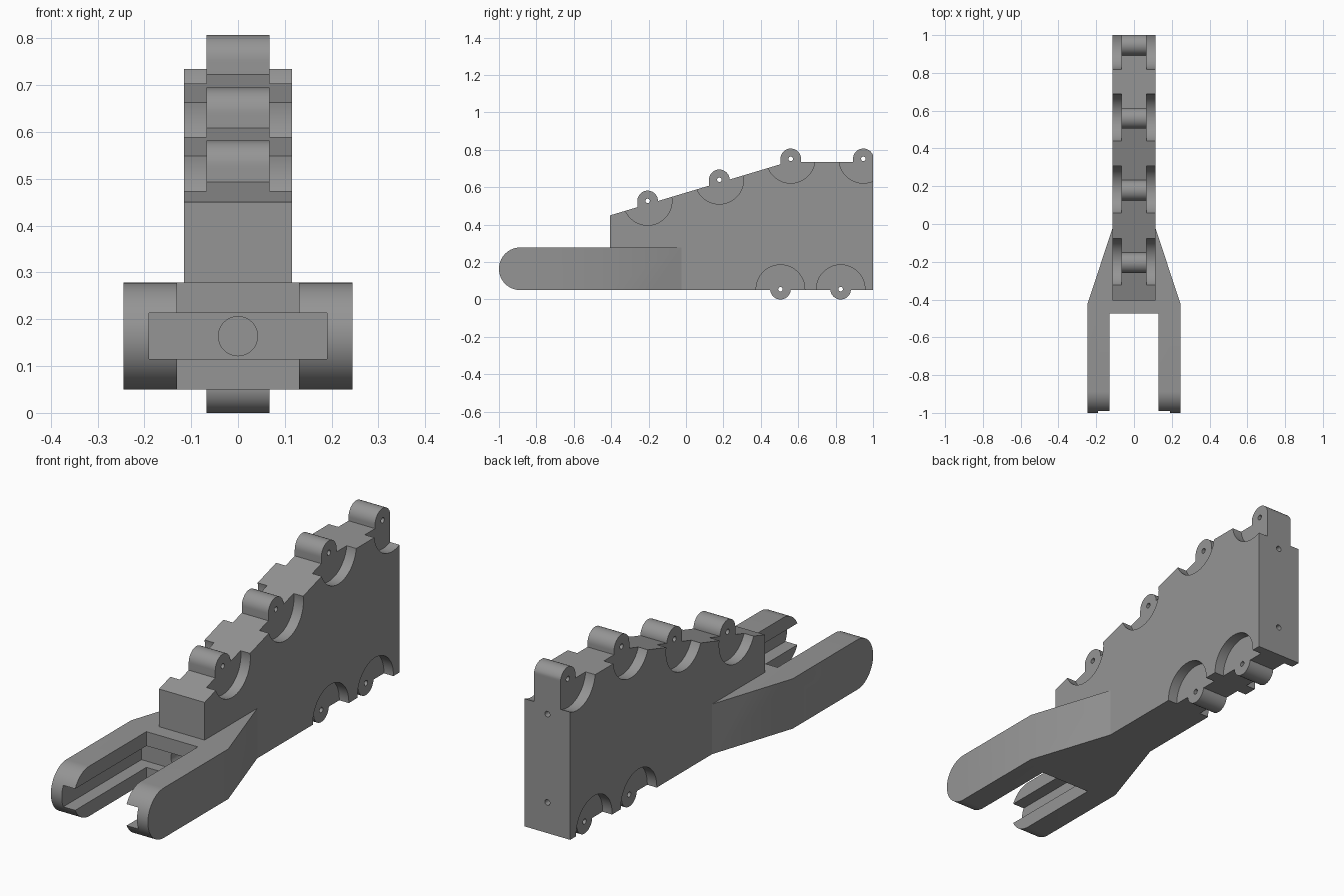
import bpy, bmesh, math

if "Cube" in bpy.data.objects:
    bpy.data.objects.remove(bpy.data.objects["Cube"])

grey = bpy.data.materials.new("mid_grey")
grey.diffuse_color = (0.3, 0.3, 0.3, 1)
grey.use_nodes = True
grey.node_tree.nodes["Principled BSDF"].inputs["Base Color"].default_value = grey.diffuse_color


def prism(name, points, axis, lo, hi):
    """Extrude a 2D outline along x (points are y,z), y (x,z) or z (x,y)."""
    place = {"x": lambda a, b, t: (t, a, b),
             "y": lambda a, b, t: (a, t, b),
             "z": lambda a, b, t: (a, b, t)}[axis]
    bm = bmesh.new()
    low = [bm.verts.new(place(a, b, lo)) for a, b in points]
    high = [bm.verts.new(place(a, b, hi)) for a, b in points]
    bm.faces.new(low)
    bm.faces.new(high)
    n = len(points)
    for i in range(n):
        j = (i + 1) % n
        bm.faces.new((low[i], low[j], high[j], high[i]))
    bmesh.ops.recalc_face_normals(bm, faces=bm.faces)
    mesh = bpy.data.meshes.new(name)
    bm.to_mesh(mesh)
    bm.free()
    mesh.materials.append(grey)
    obj = bpy.data.objects.new(name, mesh)
    bpy.context.collection.objects.link(obj)
    return obj


def arc(a, b, r, start, end, steps):
    """Points on an arc, angles in degrees."""
    angles = [math.radians(start + (end - start) * i / steps) for i in range(steps + 1)]
    return [(a + r * math.cos(t), b + r * math.sin(t)) for t in angles]


def circle(a, b, r, n=48):
    return arc(a, b, r, 0, 360, n)[:-1]


def rect(a0, a1, b0, b1):
    return [(a0, b0), (a1, b0), (a1, b1), (a0, b1)]


def combine(obj, tool, operation):
    """Apply a boolean and remove the tool."""
    mod = obj.modifiers.new(operation.lower(), "BOOLEAN")
    mod.operation = operation
    mod.solver = "EXACT"
    mod.object = tool
    bpy.context.view_layer.objects.active = obj
    bpy.ops.object.modifier_apply(modifier=mod.name)
    bpy.data.objects.remove(tool)


def smooth(obj):
    bpy.ops.object.select_all(action="DESELECT")
    obj.select_set(True)
    bpy.context.view_layer.objects.active = obj
    bpy.ops.object.shade_smooth_by_angle(angle=math.radians(30))


HALF, LUG_HALF, LUG_R, RECESS_R, PIN_R = 0.115, 0.067, 0.055, 0.13, 0.012
JOIN, FORK_LOW, FORK_HIGH = -0.025, 0.05, 0.278
MID = (FORK_LOW + FORK_HIGH) / 2
top_lugs = [(-0.205, 0.527), (0.178, 0.64), (0.56, 0.752), (0.948, 0.752)]
bottom_lugs = [(0.505, 0.055), (0.827, 0.055)]

# Sloped body slab, stepped to sit over the fork
body = prism("body", [(-0.405, FORK_HIGH), (-0.405, 0.45), (0.545, 0.735), (1, 0.735),
                      (1, 0.05), (JOIN, 0.05), (JOIN, FORK_HIGH)], "x", -HALF, HALF)

# Round recesses on both cheeks around each lug
for y, z in top_lugs + bottom_lugs:
    for lo, hi in ((LUG_HALF, 0.2), (-0.2, -LUG_HALF)):
        combine(body, prism("recess_cutter", circle(y, z, RECESS_R, 64), "x", lo, hi), "DIFFERENCE")

# Hinge lugs: round outer end on a straight root, trimmed flush at the back
for lugs, sign in ((top_lugs, 1), (bottom_lugs, -1)):
    for y, z in lugs:
        outline = arc(y, z, LUG_R, 0, 180 * sign, 24)
        outline += [(y - LUG_R, z - 0.09 * sign), (y + LUG_R, z - 0.09 * sign)]
        outline = [(min(a, 1.0), b) for a, b in outline]
        combine(body, prism("lug", outline, "x", -LUG_HALF, LUG_HALF), "UNION")

# Pin holes through the lugs, screw holes in the back
for y, z in top_lugs + bottom_lugs:
    combine(body, prism("pin_cutter", circle(y, z, PIN_R, 20), "x", -0.2, 0.2), "DIFFERENCE")
for z in (0.19, 0.593):
    combine(body, prism("screw_cutter", circle(0, z, 0.013, 20), "y", 0.85, 1.1), "DIFFERENCE")
smooth(body)

# Fork: tapered plan with two arms
half_plan = [(HALF, JOIN), (0.245, -0.42), (0.245, -1), (0.13, -1), (0.13, -0.475)]
fork = prism("fork", half_plan + [(-x, y) for x, y in reversed(half_plan)],
             "z", FORK_LOW, FORK_HIGH)

# Rounded arm tips
r = (FORK_HIGH - FORK_LOW) / 2
tip = arc(-1 + r, MID, r, 90, 270, 32)
combine(fork, prism("tip_shape", tip + [(0.1, FORK_LOW), (0.1, FORK_HIGH)], "x", -0.4, 0.4),
        "INTERSECT")

# Rail groove inside the arms and socket hole behind it
combine(fork, prism("groove_cutter", rect(-0.19, 0.19, 0.115, 0.213), "y", -1.1, -0.425), "DIFFERENCE")
combine(fork, prism("socket_cutter", circle(0, MID, 0.042, 32), "y", -0.5, -0.2), "DIFFERENCE")
smooth(fork)
